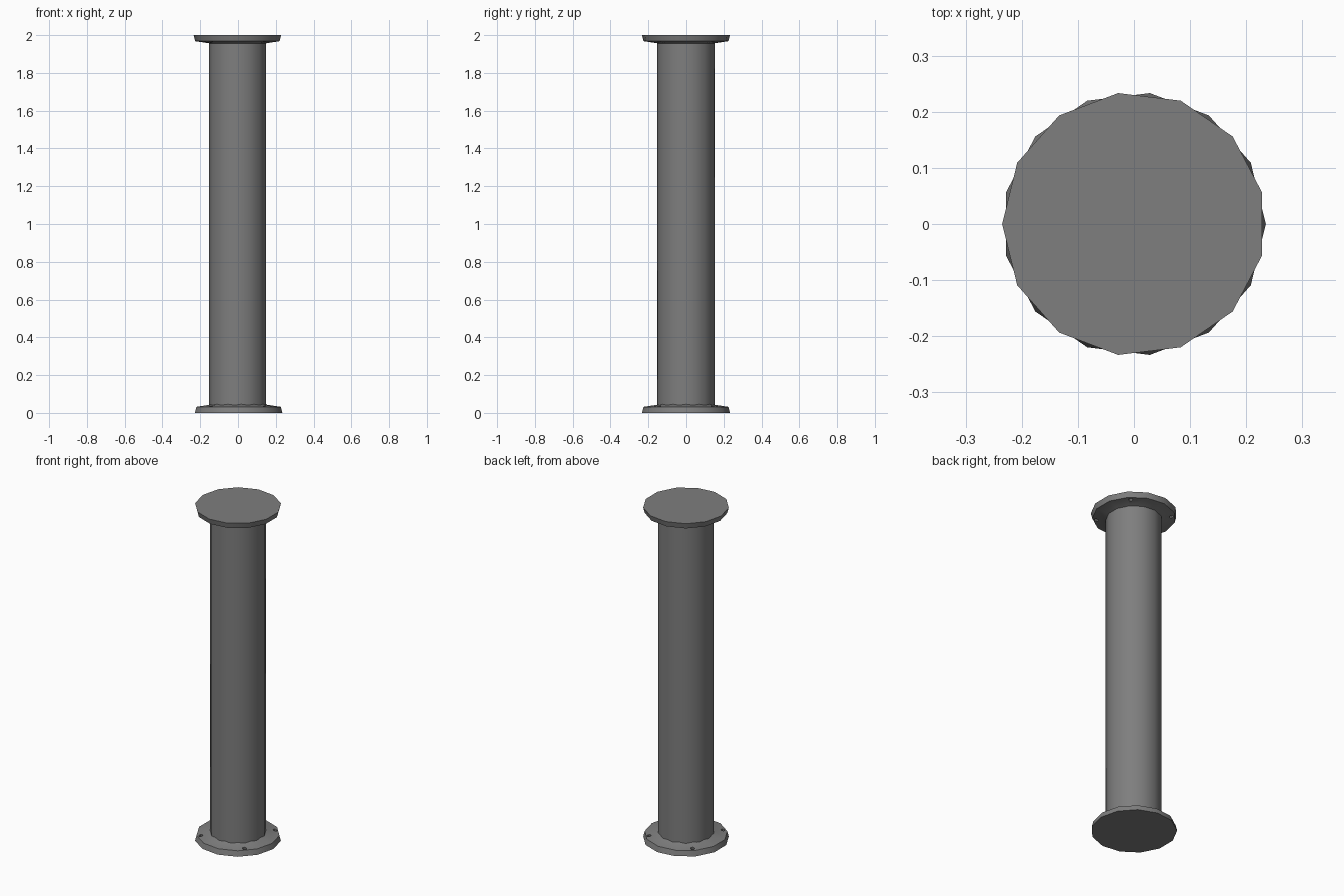
import bpy, bmesh, math

cube = bpy.data.objects.get("Cube")
if cube:
    bpy.data.objects.remove(cube, do_unlink=True)

SIDES = 13
HEIGHT = 2.0

steel = bpy.data.materials.new("grey_steel")
steel.use_nodes = True
colour = (0.21, 0.21, 0.21, 1)
steel.diffuse_color = colour
steel.node_tree.nodes["Principled BSDF"].inputs["Base Color"].default_value = colour


def lathe(name, profile, start=0.0, sides=SIDES):
    """Closed solid of stacked rings; profile is (radius, z) from bottom to top."""
    bm = bmesh.new()
    rings = []
    for r, z in profile:
        angles = [start + 2 * math.pi * i / sides for i in range(sides)]
        rings.append([bm.verts.new((r * math.cos(a), r * math.sin(a), z)) for a in angles])
    for low, high in zip(rings, rings[1:]):
        for i in range(sides):
            j = (i + 1) % sides
            bm.faces.new((low[i], low[j], high[j], high[i]))
    bm.faces.new(rings[0][::-1])
    bm.faces.new(rings[-1])
    mesh = bpy.data.meshes.new(name)
    bm.to_mesh(mesh)
    bm.free()
    mesh.materials.append(steel)
    obj = bpy.data.objects.new(name, mesh)
    bpy.context.collection.objects.link(obj)
    return obj


def smooth(obj):
    bpy.ops.object.select_all(action="DESELECT")
    obj.select_set(True)
    bpy.context.view_layer.objects.active = obj
    bpy.ops.object.shade_smooth_by_angle(angle=math.radians(30))


def flange(name):
    """Tapered plate with a sloping face and four blind bolt holes."""
    plate = lathe(name, [(0.235, 0), (0.227, 0.032), (0.155, 0.043), (0.15, 0.046)])
    for i in range(4):
        a = math.radians(45 + 90 * i)
        hole = lathe(f"{name}_hole_cutter_{i + 1}", [(0.012, 0.015), (0.012, 0.08)], sides=8)
        hole.location = (0.205 * math.cos(a), 0.205 * math.sin(a), 0)
        hole.parent = plate
        hole.hide_render = True
        hole.hide_set(True)
        cut = plate.modifiers.new("bolt_hole", "BOOLEAN")
        cut.operation = "DIFFERENCE"
        cut.solver = "EXACT"
        cut.object = hole
    # Bake the holes into the plate, then drop the cutters
    bpy.context.view_layer.update()
    graph = bpy.context.evaluated_depsgraph_get()
    baked = bpy.data.meshes.new_from_object(plate.evaluated_get(graph))
    plate.modifiers.clear()
    plate.data = baked
    for child in list(plate.children):
        bpy.data.objects.remove(child, do_unlink=True)
    smooth(plate)
    return plate


# Pipe between the two flanges
smooth(lathe("pipe", [(0.154, 0.03), (0.154, HEIGHT - 0.03)], start=math.pi))

# Bottom flange, and the same part turned over at the top
flange("bottom_flange")
top = flange("top_flange")
top.rotation_euler.y = math.pi
top.location.z = HEIGHT
